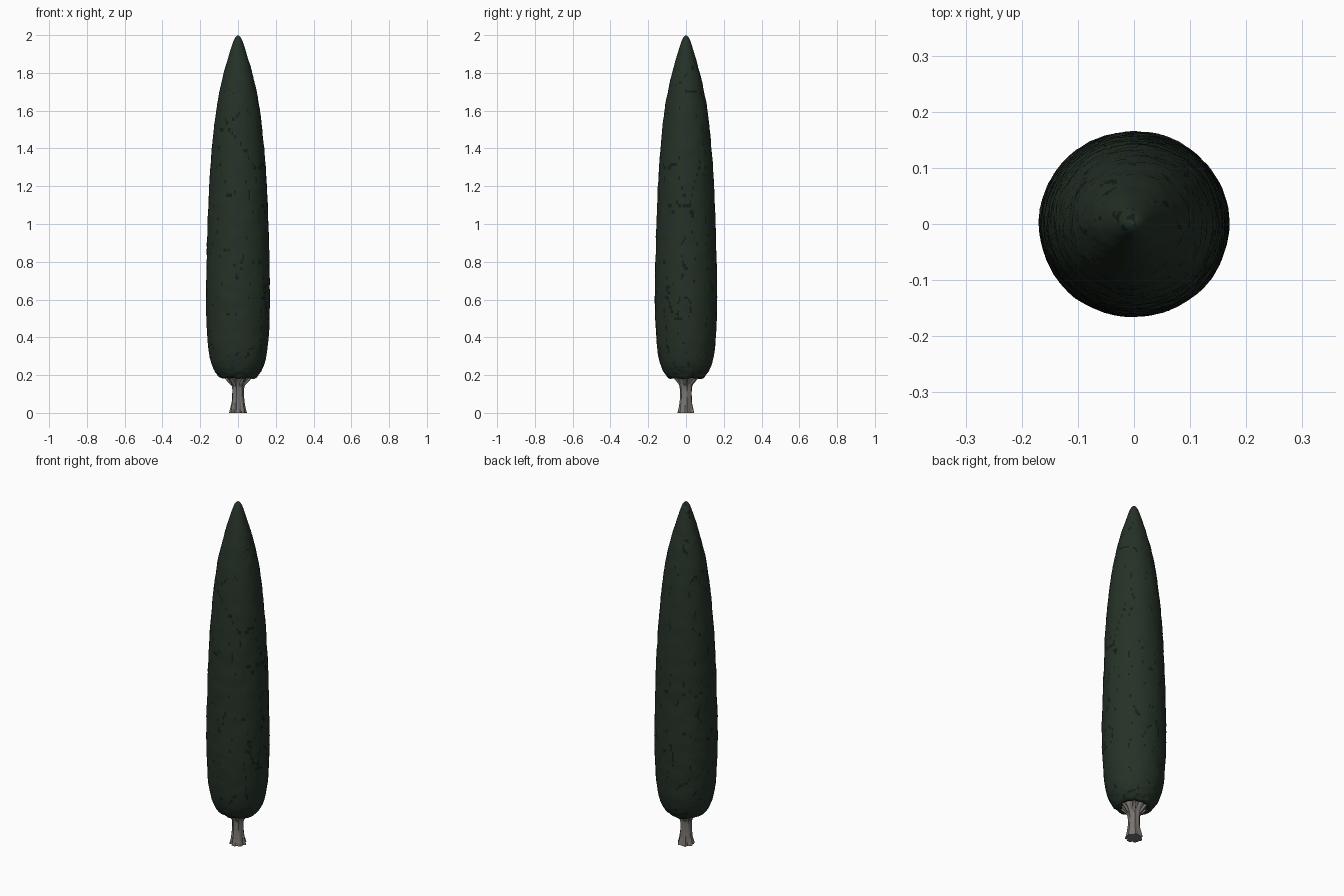
import bpy, bmesh, math, random
from mathutils import Vector, noise

if "Cube" in bpy.data.objects:
    bpy.data.objects.remove(bpy.data.objects["Cube"])

random.seed(4)


def material(name, rgb):
    m = bpy.data.materials.new(name)
    m.diffuse_color = (*rgb, 1)
    m.use_nodes = True
    m.node_tree.nodes["Principled BSDF"].inputs["Base Color"].default_value = m.diffuse_color
    return m


GREEN = material("dark green", (0.018, 0.031, 0.020))
SHADE = material("deep green", (0.007, 0.013, 0.008))
BARK = material("grey bark", (0.19, 0.175, 0.16))


def radius_at(profile, t):
    """Smooth (Catmull-Rom) interpolation along (radius, z) points."""
    n = len(profile) - 1
    i = min(int(t * n), n - 1)
    f = t * n - i
    p = [Vector(profile[max(0, min(n, i + k))]) for k in (-1, 0, 1, 2)]
    return 0.5 * (2 * p[1] + (p[2] - p[0]) * f
                  + (2 * p[0] - 5 * p[1] + 4 * p[2] - p[3]) * f * f
                  + (3 * p[1] - p[0] - 3 * p[2] + p[3]) * f ** 3)


def lathe(name, profile, sides, rows, shape, mats, mat_rule=None, angle=40):
    """Revolve a profile; shape(r, z, a) returns the final point."""
    bm = bmesh.new()
    rings = []
    for j in range(rows + 1):
        r, z = radius_at(profile, j / rows)
        rings.append([bm.verts.new(shape(max(r, 0.0005), z, 2 * math.pi * i / sides))
                      for i in range(sides)])
    for lo, hi in zip(rings, rings[1:]):
        for i in range(sides):
            k = (i + 1) % sides
            f = bm.faces.new((lo[i], lo[k], hi[k], hi[i]))
            if mat_rule:
                f.material_index = mat_rule(f.calc_center_median())
    bm.faces.new(rings[-1])
    bm.faces.new(rings[0][::-1])
    me = bpy.data.meshes.new(name)
    bm.to_mesh(me)
    bm.free()
    ob = bpy.data.objects.new(name, me)
    bpy.context.collection.objects.link(ob)
    for m in mats:
        me.materials.append(m)
    bpy.ops.object.select_all(action='DESELECT')
    ob.select_set(True)
    bpy.context.view_layer.objects.active = ob
    bpy.ops.object.shade_smooth_by_angle(angle=math.radians(angle))
    return ob


# Foliage: tall column with slight bumps and a shallow hollow underneath
def leafy(r, z, a):
    c, s = math.cos(a), math.sin(a)
    p = Vector((c * r, s * r, z))
    fade = min(1, r / 0.08) * min(1, (2 - z) / 0.1)
    bump = 0.0025 * noise.noise(p * 14) + 0.0015 * noise.noise(p * 70)
    rr = r + bump * fade
    dz = 0.006 * noise.noise(p * 40) if z < 0.24 else 0
    return (rr * c * 1.01, rr * s * 0.985, z + dz)


def fleck(p):
    # thin broken seams between leaf clumps
    seam = abs(noise.noise(Vector((p.x * 11, p.y * 11, p.z * 6))))
    gap = noise.noise(p * 45 + Vector((7, 3, 1)))
    return 1 if seam < 0.04 and gap > 0.1 else 0


foliage_profile = [(0.03, 0.21), (0.055, 0.195), (0.085, 0.183), (0.118, 0.215),
                   (0.142, 0.27), (0.157, 0.36), (0.165, 0.5), (0.1675, 0.64),
                   (0.164, 0.82), (0.159, 1.0), (0.151, 1.2), (0.137, 1.4),
                   (0.115, 1.6), (0.093, 1.72), (0.069, 1.82), (0.043, 1.91),
                   (0.024, 1.968), (0.012, 1.99), (0.0, 2.0)]
lathe("foliage", foliage_profile, 110, 200, leafy, [GREEN, SHADE], fleck, 60)


# Trunk: fluted bark with root flare below and branch flare above
def barky(r, z, a):
    c, s = math.cos(a), math.sin(a)
    flare = abs(z - 0.1) / 0.1
    lobes = 0.06 * math.sin(7 * a + 9 * z) + 0.03 * math.sin(13 * a)
    rough = 0.05 * noise.noise(Vector((c * 3, s * 3, z * 30)))
    rr = r * (1 + lobes * (0.6 + flare) + rough)
    return (rr * c, rr * s, z)


trunk_profile = [(0.043, 0.0), (0.037, 0.025), (0.032, 0.06), (0.030, 0.10),
                 (0.032, 0.14), (0.042, 0.165), (0.056, 0.185), (0.06, 0.205)]
lathe("trunk", trunk_profile, 42, 20, barky, [BARK])

# Short branch stubs reaching from the trunk into the foliage
for i in range(6):
    a = 2 * math.pi * (i + random.uniform(-0.2, 0.2)) / 6
    d = Vector((math.cos(a) * 0.75, math.sin(a) * 0.75, 0.7)).normalized()
    start = Vector((math.cos(a) * 0.022, math.sin(a) * 0.022, 0.145))
    bpy.ops.mesh.primitive_cone_add(vertices=8, radius1=0.011, radius2=0.006, depth=0.07,
                                    location=start + d * 0.035,
                                    rotation=d.to_track_quat('Z', 'Y').to_euler())
    stub = bpy.context.object
    stub.name = f"branch_stub_{i + 1}"
    stub.data.materials.append(BARK)
    bpy.ops.object.shade_smooth_by_angle(angle=math.radians(50))
